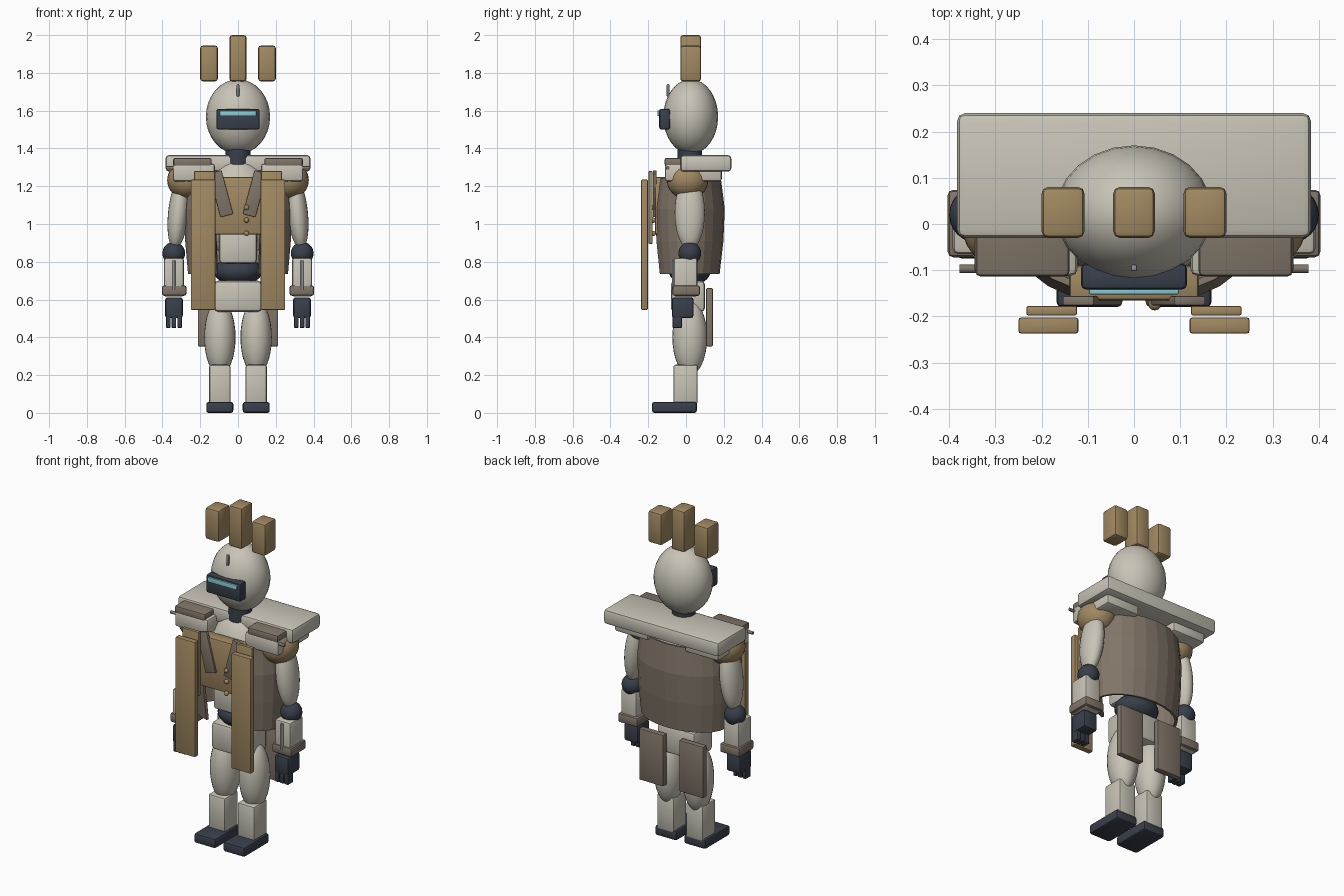
import bpy, bmesh, math
from mathutils import Matrix, Vector

if "Cube" in bpy.data.objects:
    bpy.data.objects.remove(bpy.data.objects["Cube"])


def material(name, rgb):
    m = bpy.data.materials.new(name)
    m.diffuse_color = (*rgb, 1)
    m.use_nodes = True
    m.node_tree.nodes["Principled BSDF"].inputs["Base Color"].default_value = m.diffuse_color
    return m


SHELL = material("shell_white", (0.58, 0.55, 0.47))
TAN = material("tan_cloth", (0.36, 0.25, 0.12))
BROWN = material("brown_cloth", (0.22, 0.18, 0.14))
DARK = material("dark_joint", (0.04, 0.05, 0.07))
GLOW = material("visor_glow", (0.25, 0.62, 0.68))
STEEL = material("steel", (0.3, 0.3, 0.31))


def finish(name, bm, mat, smooth=True):
    bmesh.ops.recalc_face_normals(bm, faces=bm.faces)
    me = bpy.data.meshes.new(name)
    bm.to_mesh(me)
    bm.free()
    me.materials.append(mat)
    ob = bpy.data.objects.new(name, me)
    bpy.context.collection.objects.link(ob)
    for o in bpy.context.selected_objects:
        o.select_set(False)
    ob.select_set(True)
    bpy.context.view_layer.objects.active = ob
    if smooth:
        bpy.ops.object.shade_smooth_by_angle(angle=math.radians(35))
    return ob


def box(name, x, y, z, mat, bevel=0.01, tilt=0.0):
    """Bevelled box from (min, max) ranges, tilted about y."""
    lo, hi = Vector((x[0], y[0], z[0])), Vector((x[1], y[1], z[1]))
    bm = bmesh.new()
    bmesh.ops.create_cube(bm, size=1)
    bmesh.ops.scale(bm, vec=hi - lo, verts=bm.verts)
    if bevel:
        bmesh.ops.bevel(bm, geom=bm.edges[:], offset=bevel, segments=2,
                        profile=0.5, affect='EDGES')
    bm.transform(Matrix.Translation((lo + hi) / 2) @ Matrix.Rotation(tilt, 4, 'Y'))
    return finish(name, bm, mat)


def ball(name, c, r, mat, tilt=0.0, seg=24, rings=16):
    bm = bmesh.new()
    bmesh.ops.create_uvsphere(bm, u_segments=seg, v_segments=rings, radius=1)
    bm.transform(Matrix.Translation(c) @ Matrix.Rotation(tilt, 4, 'Y')
                 @ Matrix.Diagonal((*r, 1)))
    return finish(name, bm, mat)


def rod(name, c, r, length, mat, axis='Z', seg=16):
    bm = bmesh.new()
    bmesh.ops.create_cone(bm, cap_ends=True, segments=seg, radius1=r, radius2=r, depth=length)
    turn = {'Z': Matrix(), 'X': Matrix.Rotation(math.pi / 2, 4, 'Y')}[axis]
    bm.transform(Matrix.Translation(c) @ turn)
    return finish(name, bm, mat)


def span(s, a, b):
    """Mirror a range onto side s."""
    return tuple(sorted((s * a, s * b)))


# Head, visor and crest
ball("head", (0, 0.025, 1.568), (0.17, 0.145, 0.198), SHELL)
box("visor", (-0.115, 0.115), (-0.142, -0.085), (1.50, 1.61), DARK, 0.012)
box("visor_strip", (-0.097, 0.097), (-0.152, -0.135), (1.572, 1.6), GLOW, 0.003)
box("forehead_pin", (-0.007, 0.007), (-0.102, -0.088), (1.675, 1.74), STEEL, 0.004)
rod("neck", (0, 0.02, 1.36), 0.065, 0.09, DARK)
box("crest_middle", (-0.045, 0.045), (-0.03, 0.08), (1.755, 2.0), TAN, 0.014)

# Torso
ball("chest", (0, 0.02, 1.08), (0.19, 0.14, 0.265), SHELL)
box("belly", (-0.1, 0.1), (-0.1, 0.1), (0.79, 0.97), SHELL, 0.02)
ball("waist", (0, 0.02, 0.75), (0.128, 0.11, 0.075), DARK)
box("pelvis", (-0.125, 0.125), (-0.08, 0.1), (0.535, 0.7), SHELL, 0.02)
box("vest", (-0.14, 0.14), (-0.165, -0.09), (0.945, 1.25), TAN)
for i, z in enumerate((0.95, 1.02, 1.087)):
    ball(f"button_{i}", (0.045, -0.173, z), (0.014, 0.014, 0.014), TAN, seg=12, rings=8)

# Barrel-shaped coat, open at the front
bm = bmesh.new()
gap, cols = math.radians(25), 20
rows = []
for z, rx, ry in ((0.735, 0.265, 0.166), (0.91, 0.28, 0.186),
                  (1.08, 0.285, 0.193), (1.24, 0.27, 0.173)):
    ring = []
    for i in range(cols + 1):
        a = gap + (2 * math.pi - 2 * gap) * i / cols
        ring.append(bm.verts.new((rx * math.sin(a), 0.012 - ry * math.cos(a), z)))
    rows.append(ring)
for lo, hi in zip(rows, rows[1:]):
    for i in range(cols):
        bm.faces.new((lo[i], lo[i + 1], hi[i + 1], hi[i]))
coat = finish("coat", bm, BROWN, smooth=False)
solid = coat.modifiers.new("thickness", 'SOLIDIFY')
solid.thickness = 0.015
solid.offset = -1

# Shoulder plate across the back
box("shoulder_plate", (-0.383, 0.383), (-0.03, 0.24), (1.277, 1.365), SHELL, 0.018)

# Everything that comes in left and right pairs
for side, s in (("left", 1), ("right", -1)):
    box(f"crest_{side}", span(s, 0.107, 0.2), (-0.03, 0.08), (1.755, 1.945), TAN, 0.014)

    # Shoulder pads and pins
    box(f"shoulder_pad_{side}", span(s, 0.122, 0.345), (-0.112, 0.19), (1.225, 1.32), SHELL, 0.015)
    box(f"shoulder_cover_{side}", span(s, 0.14, 0.343), (-0.113, 0.1), (1.305, 1.35), BROWN)
    rod(f"shoulder_pin_{side}", (s * 0.34, -0.097, 1.297), 0.009, 0.075, BROWN, 'X')

    # Coat front panels, lapels and tails
    box(f"long_panel_{side}", span(s, 0.12, 0.25), (-0.237, -0.202), (0.545, 1.235), TAN, 0.006)
    box(f"short_panel_{side}", span(s, 0.123, 0.233), (-0.198, -0.177), (0.895, 1.28), TAN, 0.005)
    box(f"lapel_{side}", span(s, 0.055, 0.125), (-0.176, -0.156), (1.04, 1.28), BROWN, 0.004, s * math.radians(15))
    box(f"coat_tail_{side}", span(s, 0.052, 0.213), (0.106, 0.142), (0.352, 0.66), BROWN, 0.006)

    # Arms
    ball(f"shoulder_{side}", (s * 0.272, 0.008, 1.232), (0.103, 0.11, 0.1), TAN)
    ball(f"upper_arm_{side}", (s * 0.315, 0.02, 1.06), (0.055, 0.08, 0.195), SHELL, -s * math.radians(6))
    ball(f"elbow_{side}", (s * 0.34, 0.02, 0.845), (0.06, 0.06, 0.06), DARK)
    box(f"forearm_{side}", span(s, 0.287, 0.392), (-0.065, 0.06), (0.615, 0.82), SHELL, 0.012)
    rod(f"forearm_rod_{side}", (s * 0.34, -0.067, 0.73), 0.008, 0.155, STEEL)
    box(f"wrist_band_{side}", span(s, 0.273, 0.403), (-0.072, 0.074), (0.62, 0.675), BROWN, 0.012)
    box(f"hand_{side}", span(s, 0.292, 0.386), (-0.075, 0.04), (0.502, 0.612), DARK, 0.014)
    for i in range(3):
        x = 0.309 + 0.03 * i
        box(f"finger_{side}_{i}", span(s, x - 0.012, x + 0.012), (-0.071, -0.022), (0.45, 0.53), DARK, 0.004)

    # Legs
    ball(f"thigh_{side}", (s * 0.096, 0.02, 0.4), (0.083, 0.092, 0.2), SHELL)
    box(f"shin_{side}", span(s, 0.04, 0.153), (-0.067, 0.062), (0.045, 0.255), SHELL, 0.012)
    box(f"foot_{side}", span(s, 0.025, 0.168), (-0.18, 0.057), (0, 0.058), DARK, 0.012)
